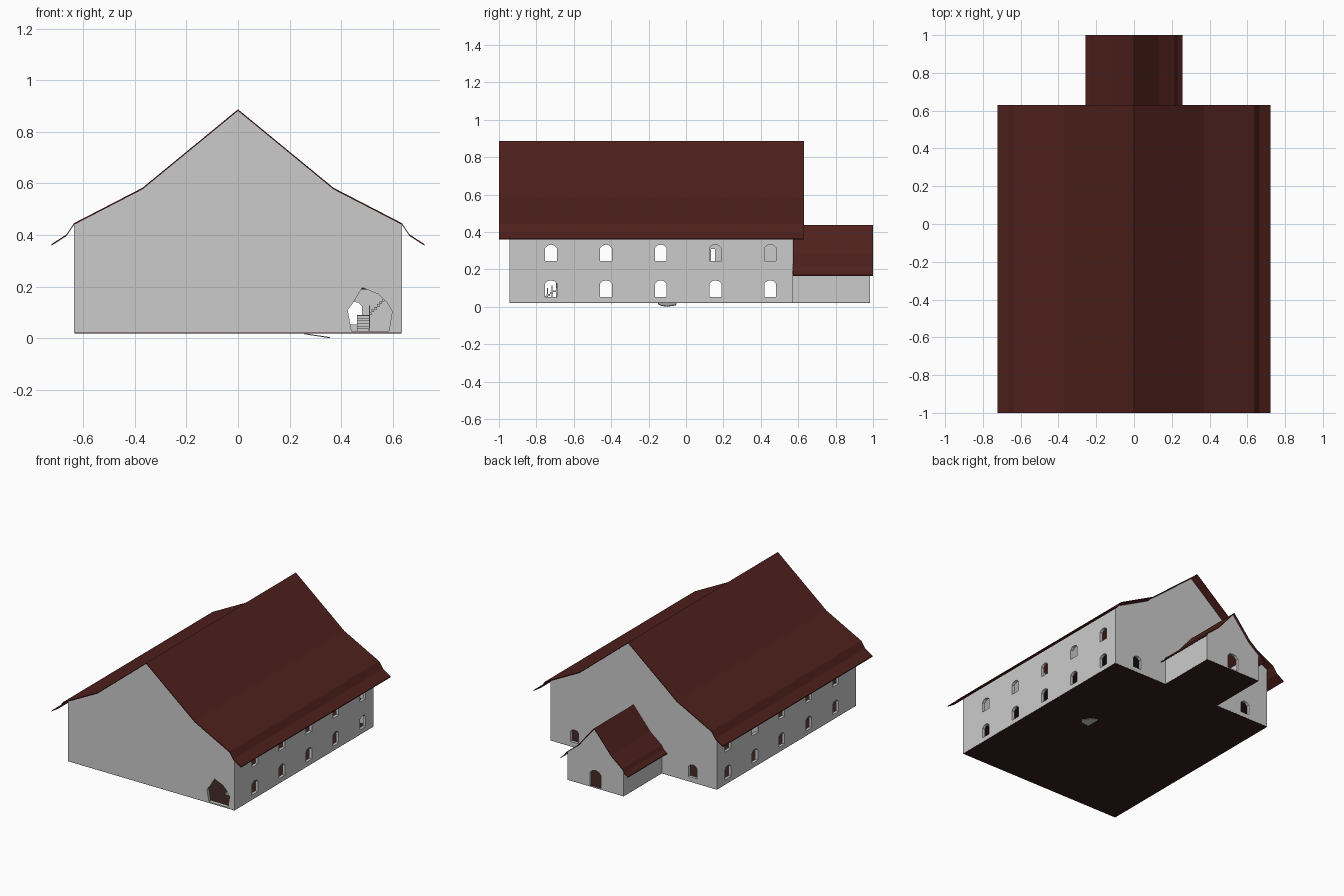
import bpy, bmesh
from mathutils import Matrix, Vector

if "Cube" in bpy.data.objects:
    bpy.data.objects.remove(bpy.data.objects["Cube"])


def material(name, rgb):
    m = bpy.data.materials.new(name)
    m.diffuse_color = (*rgb, 1)
    m.use_nodes = True
    m.node_tree.nodes["Principled BSDF"].inputs["Base Color"].default_value = m.diffuse_color
    return m


ROOF = material("dark_red_roof", (0.08, 0.015, 0.012))
FLOOR = material("dark_wood", (0.035, 0.014, 0.012))


def prism(bm, pts, a, b, axis="y"):
    """Extrude a 2D outline (horizontal, z) from a to b along y or x."""
    place = (lambda p, t: (p[0], t, p[1])) if axis == "y" else (lambda p, t: (t, p[0], p[1]))
    lo = [bm.verts.new(place(p, a)) for p in pts]
    hi = [bm.verts.new(place(p, b)) for p in pts]
    bm.faces.new(lo)
    bm.faces.new(hi[::-1])
    n = len(pts)
    for i in range(n):
        bm.faces.new((lo[i], hi[i], hi[(i + 1) % n], lo[(i + 1) % n]))


def box(bm, x0, x1, y0, y1, z0, z1):
    prism(bm, [(x0, z0), (x1, z0), (x1, z1), (x0, z1)], y0, y1)


def finish(bm, name, mat=None):
    bmesh.ops.recalc_face_normals(bm, faces=bm.faces)
    me = bpy.data.meshes.new(name)
    bm.to_mesh(me)
    bm.free()
    ob = bpy.data.objects.new(name, me)
    bpy.context.collection.objects.link(ob)
    if mat:
        me.materials.append(mat)
    return ob


def cut(ob, *cutters):
    """Subtract each cutter, bake the result and discard the cutters."""
    for c in cutters:
        c.hide_render = True
        mod = ob.modifiers.new("cut", "BOOLEAN")
        mod.operation, mod.solver, mod.object = "DIFFERENCE", "EXACT", c
    bpy.context.view_layer.update()
    dg = bpy.context.evaluated_depsgraph_get()
    me = bpy.data.meshes.new_from_object(ob.evaluated_get(dg))
    ob.modifiers.clear()
    ob.data = me
    for c in cutters:
        bpy.data.objects.remove(c)


def box_object(name, *dims, mat=None):
    bm = bmesh.new()
    box(bm, *dims)
    return finish(bm, name, mat)


def mirrored(half):
    """Half outline starting at the ridge -> full left-to-right line."""
    return [(-x, z) for x, z in half[:0:-1]] + half


def arch(c, w, z0, z1):
    """Opening with a faceted arched head."""
    h = w / 2
    s = z1 - w * 0.28
    return [(c - h, z0), (c + h, z0), (c + h, s), (c + h * .55, z1 - w * .06),
            (c, z1), (c - h * .55, z1 - w * .06), (c - h, s)]


def roof(name, half, y0, y1, t=0.006):
    line = mirrored(half)
    bm = bmesh.new()
    prism(bm, line + [(x, z - t) for x, z in line[::-1]], y0, y1)
    return finish(bm, name, ROOF)


BASE = 0.022
MAIN = [(0, .887), (.37, .583), (.635, .446), (.665, .402), (.722, .365)]
ANNEX = [(0, .437), (.13, .283), (.215, .215), (.23, .19), (.256, .17)]

# Roofs with flared eaves
roof("main_roof", MAIN, -1.0, .63)
roof("annex_roof", ANNEX, .572, 1.0)


def walls(name, half, y0, y1):
    line = [(x, z - .004) for x, z in mirrored(half[:3])]
    w = half[2][0]
    bm = bmesh.new()
    prism(bm, [(-w, BASE)] + line + [(w, BASE)], y0, y1)
    return finish(bm, name)


# Main walls: hollow, with two rows of side windows and rear openings
main = walls("main_walls", MAIN, -.945, .57)
bm = bmesh.new()
for y in (-.722, -.428, -.135, .157, .45):
    for z in (.053, .244):
        prism(bm, arch(y, .063, z, z + .088), -.7, .7, "x")
for x in (-.45, .45):
    prism(bm, arch(x, .063, .053, .141), .5, .62)
prism(bm, arch(0, .084, .028, .14), .5, .62)
# Broken breach in the front wall
prism(bm, [(.44, .028), (.425, .11), (.445, .135), (.482, .196), (.545, .17),
           (.575, .14), (.598, .105), (.585, .028)], -1.0, -.9)
openings = finish(bm, "opening_cutter")
cut(main, box_object("room_cutter", -.615, .615, -.925, .55, -.1, 1.2), openings)

# Rear annex walls with door
annex = walls("annex_walls", ANNEX, .57, .985)
bm = bmesh.new()
prism(bm, arch(0, .084, .028, .14), .93, 1.02)
door = finish(bm, "door_cutter")
cut(annex, box_object("annex_room_cutter", -.197, .197, .5, .967, -.1, .8), door)

# Ground floors, with a hole where debris broke through
ground = box_object("ground_floor", -.634, .634, -.944, .569, .019, .028, mat=FLOOR)
cut(ground, box_object("hole_cutter", .265, .325, -.13, -.06, 0, .1))
box_object("annex_floor", -.214, .214, .569, .984, .019, .028, mat=FLOOR)

# Upper floor with a stairwell
upper = box_object("upper_floor", -.615, .615, -.925, .55, .188, .198, mat=FLOOR)
cut(upper, box_object("stairwell_cutter", .45, .6, -.8, -.64, .1, .3))

# Upper partitions, enclosing the rear rooms
bm = bmesh.new()
for s in (-1, 1):
    prism(bm, [(.12, .198), (.133, .198), (.133, .31), (.155, .31), (.155, .198),
               (.55, .198), (.55, .43), (.12, .43)], s * .2, s * .212, "x")
    box(bm, *sorted((s * .212, s * .615)), .115, .125, .198, .43)
finish(bm, "upper_partitions")

# Posts carrying the upper floor
bm = bmesh.new()
for x in (-.22, .22):
    for y in (-.58, -.28, .01, .3):
        box(bm, x - .01, x + .01, y - .01, y + .01, .028, .188)
finish(bm, "floor_posts", FLOOR)

# Two-flight staircase behind the breach
bm = bmesh.new()
for i in range(6):
    z = .038 + i * .01
    box(bm, .462, .508, -.80 + i * .018, -.782 + i * .018, z - .01, z)
box(bm, .462, .508, -.692, -.645, .08, .09)
for i in range(10):
    x = .508 + i * .01
    box(bm, x, x + .01, -.692, -.645, .09 + i * .0105, .1 + i * .0105)
finish(bm, "staircase")

# Stair balusters
bm = bmesh.new()
for i in range(5):
    y = -.79 + i * .024
    box(bm, .507, .511, y, y + .004, .028, .075 + i * .013)
finish(bm, "stair_balusters")

# Tilted broken slab poking out beneath the floor
bm = bmesh.new()
prism(bm, [(-.05, -.054), (.005, -.05), (.05, -.005), (.02, .028), (-.05, .046)], -.002, .002)
bmesh.ops.transform(bm, verts=bm.verts, matrix=Matrix.Translation(Vector((.307, -.105, .0105)))
                    @ Matrix.Rotation(.15, 4, "Y") @ Matrix.Rotation(1.5708, 4, "X"))
low = min(v.co.z for v in bm.verts)
bmesh.ops.translate(bm, verts=bm.verts, vec=(0, 0, -low))
finish(bm, "broken_slab")
